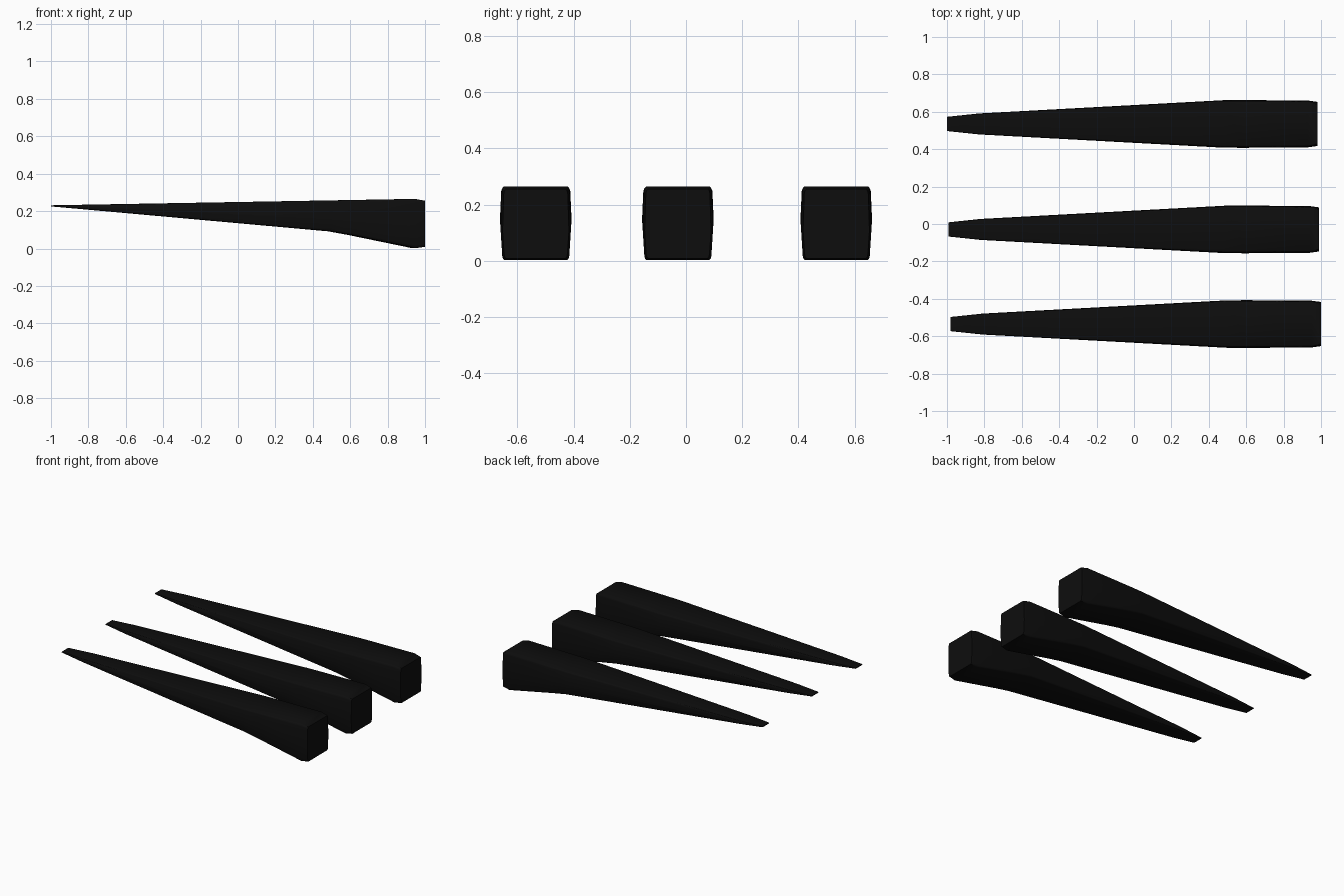
import bpy, bmesh

if "Cube" in bpy.data.objects:
    bpy.data.objects.remove(bpy.data.objects["Cube"])

black = bpy.data.materials.new("black")
black.diffuse_color = (0.004, 0.004, 0.004, 1)
black.use_nodes = True
black.node_tree.nodes["Principled BSDF"].inputs["Base Color"].default_value = black.diffuse_color

# stations along the wedge: x, half width, bottom z, top z
STATIONS = [(-0.99, 0.038, 0.225, 0.231), (-0.82, 0.056, 0.210, 0.234),
            (0.49, 0.127, 0.092, 0.257), (0.60, 0.1275, 0.072, 0.259),
            (0.94, 0.125, 0.002, 0.265), (0.99, 0.118, 0.009, 0.255)]
# right half of the cross-section: width factor, height factor
SECTION = [(0.89, 0.0), (0.935, 0.02), (0.955, 0.06), (1.0, 0.40),
           (0.965, 0.94), (0.945, 0.98), (0.90, 1.0)]


def wedge(name, dx, dy):
    bm = bmesh.new()
    outline = SECTION + [(-w, h) for w, h in reversed(SECTION)]
    rings = [[bm.verts.new((x + dx, w * hw + dy, lo + h * (hi - lo))) for w, h in outline]
             for x, hw, lo, hi in STATIONS]
    n = len(outline)
    for a, b in zip(rings, rings[1:]):
        for i in range(n):
            j = (i + 1) % n
            bm.faces.new((a[i], a[j], b[j], b[i]))
    bm.faces.new(rings[0])
    bm.faces.new(rings[-1])
    bmesh.ops.recalc_face_normals(bm, faces=bm.faces)
    me = bpy.data.meshes.new(name)
    bm.to_mesh(me)
    bm.free()
    me.materials.append(black)
    ob = bpy.data.objects.new(name, me)
    bpy.context.collection.objects.link(ob)
    bpy.context.view_layer.objects.active = ob
    ob.select_set(True)
    bpy.ops.object.shade_smooth_by_angle(angle=0.7)
    ob.select_set(False)


# three tapering wedges side by side
wedge("back_wedge", -0.01, 0.535)
wedge("middle_wedge", -0.001, -0.029)
wedge("front_wedge", 0.01, -0.535)
